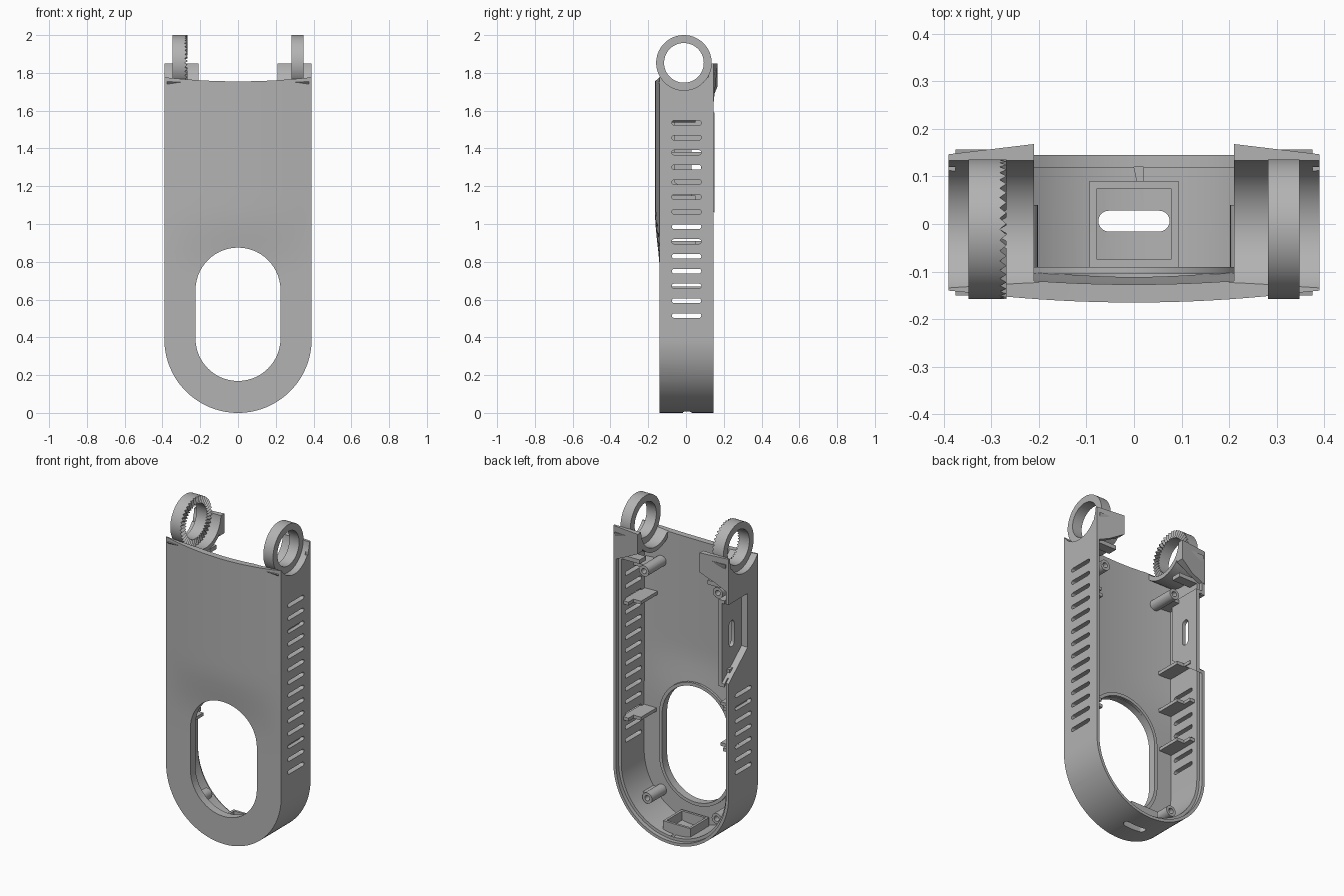
import bpy, bmesh, math
from math import pi, sin, cos

cube = bpy.data.objects.get("Cube")
if cube:
    bpy.data.objects.remove(cube)

grey = bpy.data.materials.new("plain_grey")
grey.use_nodes = True
colour = (0.45, 0.45, 0.45, 1)
grey.diffuse_color = colour
grey.node_tree.nodes["Principled BSDF"].inputs["Base Color"].default_value = colour

HALF, WALL, BACK = 0.39, 0.036, 0.145
RING_Y, RING_Z = -0.011, 1.853


# Skin a list of equal-length point loops; cap the ends or close the loop
def loft(name, rows, closed=False):
    bm = bmesh.new()
    loops = [[bm.verts.new(p) for p in row] for row in rows]
    pairs = list(zip(loops, loops[1:]))
    if closed:
        pairs.append((loops[-1], loops[0]))
    else:
        bm.faces.new(loops[0])
        bm.faces.new(loops[-1])
    for a, b in pairs:
        for i in range(len(a)):
            j = (i + 1) % len(a)
            bm.faces.new((a[i], a[j], b[j], b[i]))
    bmesh.ops.recalc_face_normals(bm, faces=bm.faces)
    mesh = bpy.data.meshes.new(name)
    bm.to_mesh(mesh)
    bm.free()
    mesh.materials.append(grey)
    obj = bpy.data.objects.new(name, mesh)
    bpy.context.collection.objects.link(obj)
    return obj


# Extrude a flat outline along one axis
def prism(name, pts, axis, a, b):
    place = {"x": lambda u, v, d: (d, u, v),
             "y": lambda u, v, d: (u, d, v),
             "z": lambda u, v, d: (u, v, d)}[axis]
    return loft(name, [[place(u, v, d) for u, v in pts] for d in (a, b)])


def box(name, x, y, z):
    return prism(name, [(x[0], y[0]), (x[1], y[0]), (x[1], y[1]), (x[0], y[1])], "z", *z)


def arc(cx, cy, r, start, end, n):
    return [(cx + r * cos(start + (end - start) * i / n),
             cy + r * sin(start + (end - start) * i / n)) for i in range(n + 1)]


def circle(cx, cy, r, n=48):
    return arc(cx, cy, r, 0, 2 * pi, n)[:-1]


# Slot outline: half length along u or v, rounded ends
def obround(cu, cv, half, r, upright=False, n=10):
    d = half - r
    if upright:
        return arc(cu, cv + d, r, 0, pi, n) + arc(cu, cv - d, r, pi, 2 * pi, n)
    return arc(cu + d, cv, r, -pi / 2, pi / 2, n) + arc(cu - d, cv, r, pi / 2, 1.5 * pi, n)


def u_outline(r, top, sag=0.0):
    edge = [(r * (1 - i / 10), top - sag * (1 - (1 - i / 10) ** 2)) for i in range(21)]
    return arc(0, HALF, r, pi, 2 * pi, 56) + edge


def boolean(obj, cutter, keep=False, mode="DIFFERENCE"):
    mod = obj.modifiers.new("cut", "BOOLEAN")
    mod.operation, mod.solver, mod.object = mode, "EXACT", cutter
    bpy.context.view_layer.objects.active = obj
    bpy.ops.object.modifier_apply(modifier=mod.name)
    if not keep:
        bpy.data.objects.remove(cutter)


# Front surface: flat round the opening, bulging outwards above it
def front(x, z):
    t = min(max((z - 0.72) / 0.36, 0), 1)
    return -0.139 - 0.026 * max(0, 1 - (x / HALF) ** 2) * t * t * (3 - 2 * t)


def front_slab(offset):
    xs = [-0.48 + 0.04 * i for i in range(25)]
    rows = []
    for k in range(38):
        z = -0.1 + 0.06 * k
        rows.append([(x, front(x, z) + offset, z) for x in xs]
                    + [(0.48, -0.5, z), (-0.48, -0.5, z)])
    return loft("slab_cutter", rows)


# Main shell, hollowed from the back
shell = prism("shell", u_outline(HALF, 1.777, 0.022), "y", -0.3, BACK)
boolean(shell, front_slab(0))
cavity = prism("cavity_cutter", u_outline(HALF - WALL, 2.1), "y", -0.3, 0.3)
boolean(cavity, front_slab(0.038))
boolean(shell, cavity)
boolean(shell, prism("rim_cutter", u_outline(HALF - 0.018, 2.1), "y", 0.12, 0.3))

# Opening in the front and its inner lip
opening = obround(0, 0.522, 0.353, 0.225, True, 28)
boolean(shell, prism("opening_cutter", opening, "y", -0.3, 0))
lip = prism("opening_lip", obround(0, 0.522, 0.373, 0.245, True, 28), "y", -0.105, -0.09)
boolean(lip, prism("lip_cutter", opening, "y", -0.3, 0))

# Ventilation slots: full row on the left, shorter row on the right
for i in range(14):
    slot = obround(0.003, 0.515 + 0.0785 * i, 0.078, 0.0125)
    boolean(shell, prism("vent_cutter", slot, "x", -0.5 if i < 7 else 0.2, 0.5))

# Recessed panel with a slot on the right wall
panel = prism("recess_panel", [(0.15, 1.59), (-0.06, 1.59), (-0.06, 1.22), (0.15, 1.06)],
              "x", -0.365, -0.325)
recess = prism("recess_cutter", [(0.2, 1.57), (-0.04, 1.57), (-0.04, 1.24), (0.2, 1.04)],
               "x", -0.5, -0.348)
boolean(shell, recess, keep=True)
boolean(panel, recess)
boolean(panel, prism("slot_cutter", obround(0.055, 1.35, 0.08, 0.025, True), "x", -0.5, -0.2))

# Socket on the floor with a slot through the bottom
socket = box("bottom_socket", (-0.093, 0.093), (-0.09, 0.09), (0.012, 0.1))
boolean(socket, box("socket_cutter", (-0.078, 0.078), (-0.075, 0.075), (0.035, 0.2)))
floor_slot = prism("floor_cutter", obround(0, 0.006, 0.075, 0.022), "z", -0.1, 0.2)
boolean(socket, floor_slot, keep=True)
boolean(shell, floor_slot)

for side, word in ((1, "left"), (-1, "right")):
    # Cradle and back tab, both hollowed to clear the hinge ring
    cradle = prism(word + "_cradle", arc(RING_Y, RING_Z, 0.172, 1.2 * pi, 1.93 * pi, 32),
                   "x", side * 0.21, side * 0.375)
    outline = [(0.21, 1.85), (HALF, 1.85), (HALF, 1.64), (0.3, 1.68), (0.21, 1.73)]
    tab = loft(word + "_back_tab", [
        [(side * x, 0.12, z) for x, z in outline],
        [(side * x, (0.168 - (x - 0.21) * 0.12) if z > 1.7 else 0.146, z) for x, z in outline]])
    bore = prism("bore_cutter", circle(RING_Y, RING_Z, 0.145, 64), "x", side * 0.2, side * 0.5)
    for part in (shell, cradle, tab):
        boolean(part, bore, keep=True)
    bpy.data.objects.remove(bore)

    # Hinge ring; the right one carries radial teeth on its inner face
    rows = []
    for i in range(80):
        a = 2 * pi * i / 80
        inner = 0.282 - (0.014 if side < 0 and i % 2 else 0)
        rows.append([(side * x, RING_Y + r * cos(a), RING_Z + r * sin(a))
                     for x, r in ((0.348, 0.105), (0.348, 0.147), (inner, 0.147), (inner, 0.105))])
    loft(word + "_hinge_ring", rows, closed=True)

    # Screw posts with ribs to the side wall
    for label, x, z, tip in (("upper", 0.25, 1.57, 0.05), ("lower", 0.235, 0.18, 0.04)):
        post = prism(f"{word}_{label}_post", circle(side * x, z, 0.033, 24), "y", -0.12, tip)
        boolean(post, prism("post_cutter", circle(side * x, z, 0.016, 20), "y", -0.06, 0.2))
        reach = 0.365 if label == "upper" else 0.3
        box(f"{word}_{label}_post_rib", sorted((side * (x + 0.025), side * reach)),
            (-0.12, 0.0), (z - 0.01, z + 0.01))

    # Support shelves on the inside of the wall
    for z in ((1.37, 0.66) if side > 0 else (1.14, 0.9, 0.65)):
        box(word + "_shelf", sorted((side * 0.27, side * 0.365)), (-0.11, 0.05), (z - 0.01, z + 0.01))
        box(word + "_shelf_stop", sorted((side * 0.32, side * 0.365)), (0.04, 0.1), (z - 0.01, z + 0.01))

    # Top ledge under the cradle
    box(word + "_top_ledge", sorted((side * 0.23, side * 0.365)), (0.06, 0.12), (1.645, 1.67))

# Smooth curved faces, keep hard edges
bpy.ops.object.select_all(action="DESELECT")
for obj in bpy.context.scene.objects:
    if obj.type == "MESH":
        obj.select_set(True)
        bpy.context.view_layer.objects.active = obj
bpy.ops.object.shade_smooth_by_angle(angle=math.radians(30))
